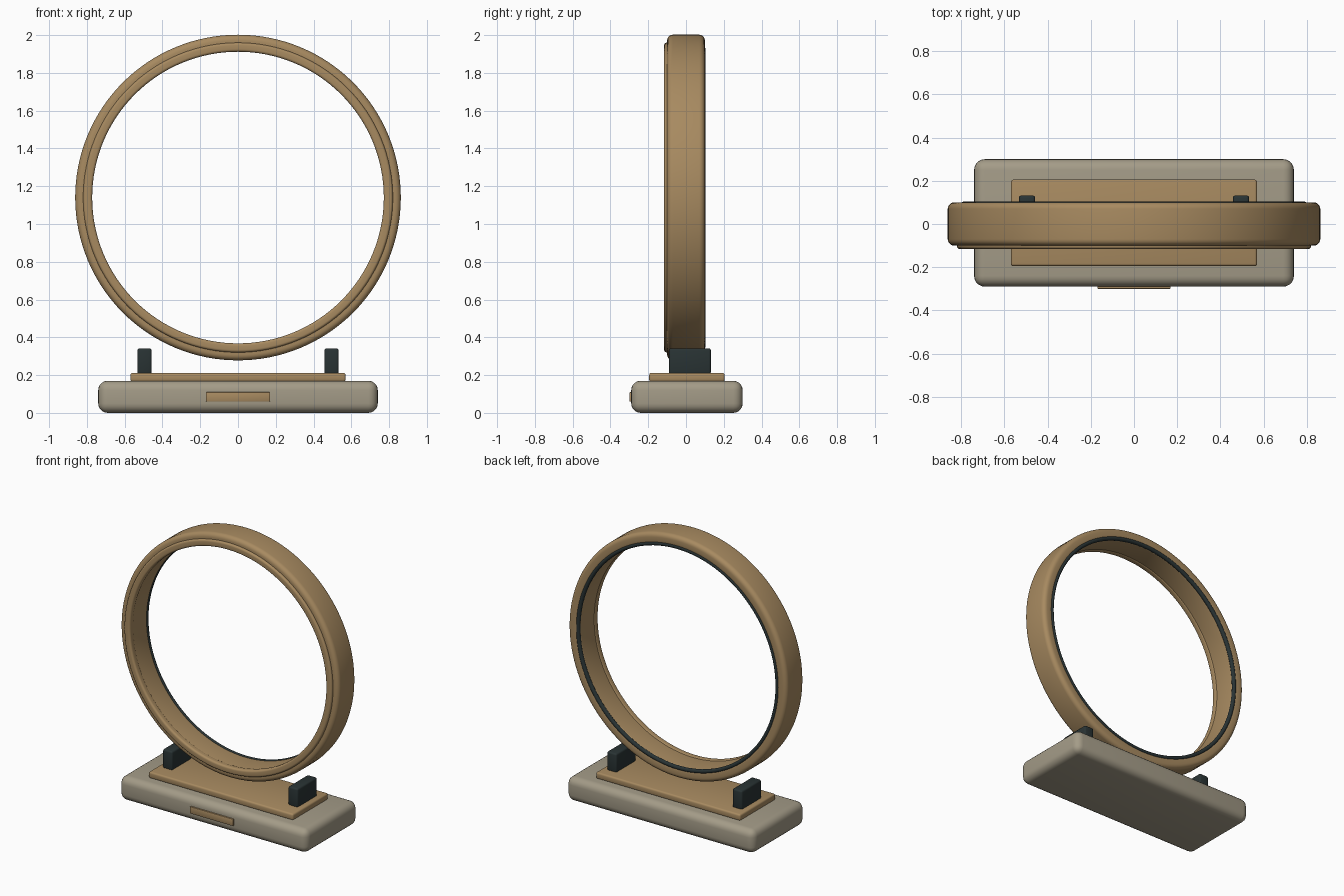
import bpy, bmesh, math

if "Cube" in bpy.data.objects:
    bpy.data.objects.remove(bpy.data.objects["Cube"])

RING_Z = 1.14  # centre height of the ring


def material(name, rgb):
    m = bpy.data.materials.new(name)
    m.diffuse_color = (*rgb, 1)
    m.use_nodes = True
    m.node_tree.nodes["Principled BSDF"].inputs["Base Color"].default_value = m.diffuse_color
    return m


bronze = material("bronze", (0.39, 0.255, 0.118))
stone = material("warm_grey", (0.37, 0.33, 0.245))
dark = material("dark_slate", (0.022, 0.033, 0.034))


def finish(bm, name, mat, angle):
    bmesh.ops.recalc_face_normals(bm, faces=bm.faces)
    mesh = bpy.data.meshes.new(name)
    bm.to_mesh(mesh)
    bm.free()
    mesh.materials.append(mat)
    ob = bpy.data.objects.new(name, mesh)
    bpy.context.collection.objects.link(ob)
    bpy.ops.object.select_all(action='DESELECT')
    ob.select_set(True)
    bpy.context.view_layer.objects.active = ob
    bpy.ops.object.shade_smooth_by_angle(angle=math.radians(angle))
    return ob


def block(name, lo, hi, bevel, segments, mat):
    """Box between two corners with rounded edges."""
    bm = bmesh.new()
    bmesh.ops.create_cube(bm, size=1)
    for v in bm.verts:
        v.co = [(a + b) / 2 + c * (b - a) for a, b, c in zip(lo, hi, v.co)]
    bmesh.ops.bevel(bm, geom=bm.edges[:], offset=bevel, segments=segments,
                    profile=0.5, affect='EDGES')
    return finish(bm, name, mat, 40)


def lathe(name, profile, mat, steps=128):
    """Closed (radius, y) profile swept around the ring's axis."""
    bm = bmesh.new()
    rows = []
    for i in range(steps):
        a = math.tau * i / steps
        rows.append([bm.verts.new((r * math.cos(a), y, RING_Z + r * math.sin(a)))
                     for r, y in profile])
    n = len(profile)
    for i in range(steps):
        p, q = rows[i], rows[(i + 1) % steps]
        for j in range(n):
            k = (j + 1) % n
            bm.faces.new((p[j], p[k], q[k], q[j]))
    return finish(bm, name, mat, 40)


def rounded(r0, r1, y0, y1, rad, n=5):
    """Rounded rectangle profile."""
    pts = []
    corners = [(r1 - rad, y1 - rad), (r0 + rad, y1 - rad),
               (r0 + rad, y0 + rad), (r1 - rad, y0 + rad)]
    for c, (r, y) in enumerate(corners):
        for i in range(n + 1):
            a = math.pi / 2 * (c + i / n)
            pts.append((r + rad * math.cos(a), y + rad * math.sin(a)))
    return pts


def circle(r, y, rad, n=14):
    return [(r + rad * math.cos(math.tau * i / n), y + rad * math.sin(math.tau * i / n))
            for i in range(n)]


# Stand
block("base", (-0.74, -0.29, 0), (0.74, 0.30, 0.17), 0.05, 5, stone)
block("top_plate", (-0.57, -0.195, 0.165), (0.57, 0.205, 0.212), 0.012, 3, bronze)
block("front_plaque", (-0.17, -0.30, 0.06), (0.17, -0.28, 0.11), 0.004, 2, bronze)

# Support blocks either side of the ring
for side, x in (("left", -0.495), ("right", 0.495)):
    block(side + "_support", (x - 0.038, -0.09, 0.205), (x + 0.038, 0.132, 0.342),
          0.012, 3, dark)

# Ring band, front lip and rear inner seal
lathe("ring_band", rounded(0.776, 0.862, -0.10, 0.10, 0.03), bronze)
lathe("front_lip", rounded(0.772, 0.82, -0.116, -0.07, 0.014), bronze)
lathe("rear_seal", circle(0.786, 0.09, 0.014), dark)
